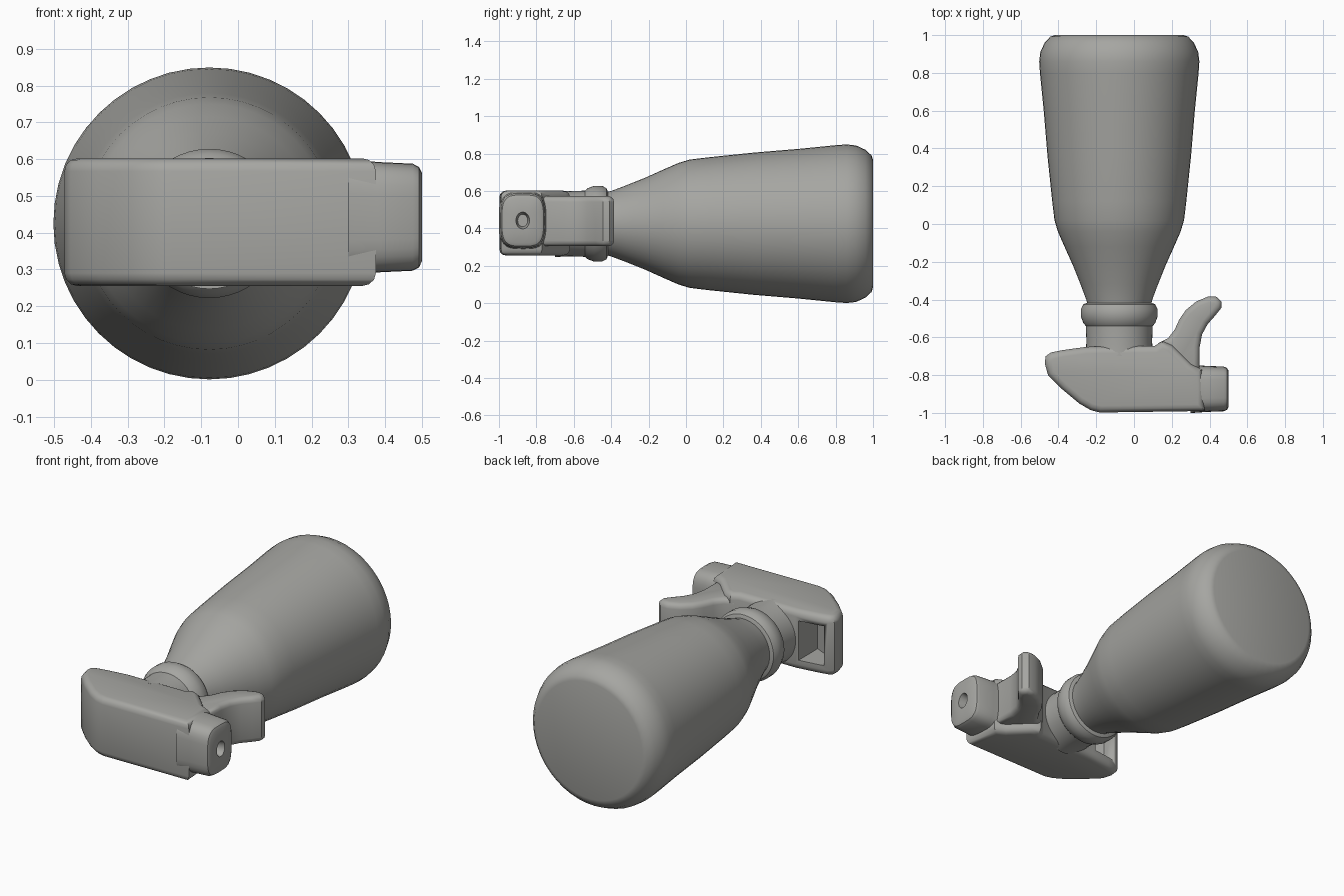
import bpy, bmesh, math

if "Cube" in bpy.data.objects:
    bpy.data.objects.remove(bpy.data.objects["Cube"])

AXIS_X, AXIS_Z = -0.078, 0.425

grey = bpy.data.materials.new("warm grey plastic")
grey.diffuse_color = (0.38, 0.38, 0.36, 1)
grey.use_nodes = True
grey.node_tree.nodes["Principled BSDF"].inputs["Base Color"].default_value = grey.diffuse_color


def finish(name, bm, angle=35):
    bmesh.ops.recalc_face_normals(bm, faces=bm.faces)
    mesh = bpy.data.meshes.new(name)
    bm.to_mesh(mesh)
    bm.free()
    mesh.materials.append(grey)
    ob = bpy.data.objects.new(name, mesh)
    bpy.context.collection.objects.link(ob)
    bpy.ops.object.select_all(action='DESELECT')
    bpy.context.view_layer.objects.active = ob
    ob.select_set(True)
    bpy.ops.object.shade_smooth_by_angle(angle=math.radians(angle))
    return ob


def lathe(name, profile, segments=48):
    """Turn (radius, y) points around the bottle axis."""
    bm = bmesh.new()
    rings = []
    for r, y in profile:
        rings.append([bm.verts.new((AXIS_X + r * math.cos(2 * math.pi * i / segments), y,
                                    AXIS_Z + r * math.sin(2 * math.pi * i / segments)))
                      for i in range(segments)])
    for a, b in zip(rings, rings[1:]):
        for i in range(segments):
            j = (i + 1) % segments
            bm.faces.new((a[i], a[j], b[j], b[i]))
    bm.faces.new(rings[0])
    bm.faces.new(rings[-1])
    return finish(name, bm)


def slab(name, outline, z0, z1, bevel):
    """Extrude a plan outline in z and round its edges."""
    bm = bmesh.new()
    face = bm.faces.new([bm.verts.new((x, y, z0)) for x, y in outline])
    top = bmesh.ops.extrude_face_region(bm, geom=[face])["geom"]
    bmesh.ops.translate(bm, vec=(0, 0, z1 - z0),
                        verts=[v for v in top if isinstance(v, bmesh.types.BMVert)])
    if bevel:
        rims = [e for e in bm.edges if abs(e.verts[0].co.z - e.verts[1].co.z) < 1e-5]
        bmesh.ops.bevel(bm, geom=rims, offset=bevel, segments=3, profile=0.5,
                        affect='EDGES', clamp_overlap=True)
    return finish(name, bm)


def cut(target, cutter):
    mod = target.modifiers.new("cut", 'BOOLEAN')
    mod.object = cutter
    mod.operation = 'DIFFERENCE'
    mod.solver = 'EXACT'
    cutter.hide_render = True
    cutter.hide_set(True)


# Bottle body: tapered shoulder, wide base with a rounded rim
lathe("bottle", [(0.165, -0.44), (0.175, -0.40), (0.205, -0.32), (0.245, -0.22),
                 (0.29, -0.12), (0.325, -0.04), (0.343, 0.02), (0.355, 0.12), (0.38, 0.36),
                 (0.40, 0.60), (0.42, 0.80), (0.424, 0.86), (0.418, 0.91),
                 (0.395, 0.96), (0.365, 0.992), (0.34, 1.0)])

# Screw collar and neck
lathe("collar", [(0.165, -0.415), (0.19, -0.425), (0.203, -0.45), (0.203, -0.49),
                 (0.19, -0.525), (0.177, -0.54), (0.174, -0.62), (0.178, -0.70)])

# Spray head
head = slab("spray_head", [(-0.472, -0.74), (-0.468, -0.70), (-0.44, -0.68), (-0.38, -0.668),
                           (-0.25, -0.65), (0.11, -0.645), (0.15, -0.62), (0.20, -0.64),
                           (0.30, -0.74), (0.36, -0.77), (0.375, -0.99), (-0.18, -0.998),
                           (-0.23, -0.985), (-0.29, -0.95), (-0.38, -0.875), (-0.455, -0.80)],
            0.255, 0.602, 0.035)
pocket = slab("pocket_cutter", [(-0.42, -0.60), (-0.27, -0.60), (-0.27, -0.83), (-0.42, -0.76)],
              0.315, 0.545, 0)
cut(head, pocket)

# Nozzle block: rounded square section lofted along x
bm = bmesh.new()
rings = []
for x, s in [(0.30, 1.05), (0.38, 1.0), (0.475, 0.97), (0.492, 0.91), (0.50, 0.80),
             (0.50, 0.30), (0.45, 0.22)]:
    ring = []
    for i in range(32):
        a = 2 * math.pi * i / 32
        c, d = math.cos(a), math.sin(a)
        p = 0.55 if s > 0.5 else 1.0
        ring.append(bm.verts.new((x, -0.873 + 0.122 * s * math.copysign(abs(c) ** p, c),
                                  0.442 + 0.150 * s * math.copysign(abs(d) ** p, d))))
    rings.append(ring)
for a, b in zip(rings, rings[1:]):
    for i in range(32):
        j = (i + 1) % 32
        bm.faces.new((a[i], a[j], b[j], b[i]))
bm.faces.new(rings[0])
bm.faces.new(rings[-1])
finish("nozzle", bm)

# Curved trigger
slab("trigger", [(0.13, -0.63), (0.18, -0.605), (0.215, -0.56), (0.24, -0.505), (0.275, -0.455),
                 (0.33, -0.41), (0.39, -0.385), (0.435, -0.385), (0.463, -0.41), (0.462, -0.445),
                 (0.43, -0.485), (0.39, -0.53), (0.36, -0.585), (0.348, -0.65), (0.348, -0.78),
                 (0.20, -0.78)], 0.305, 0.572, 0.03)
